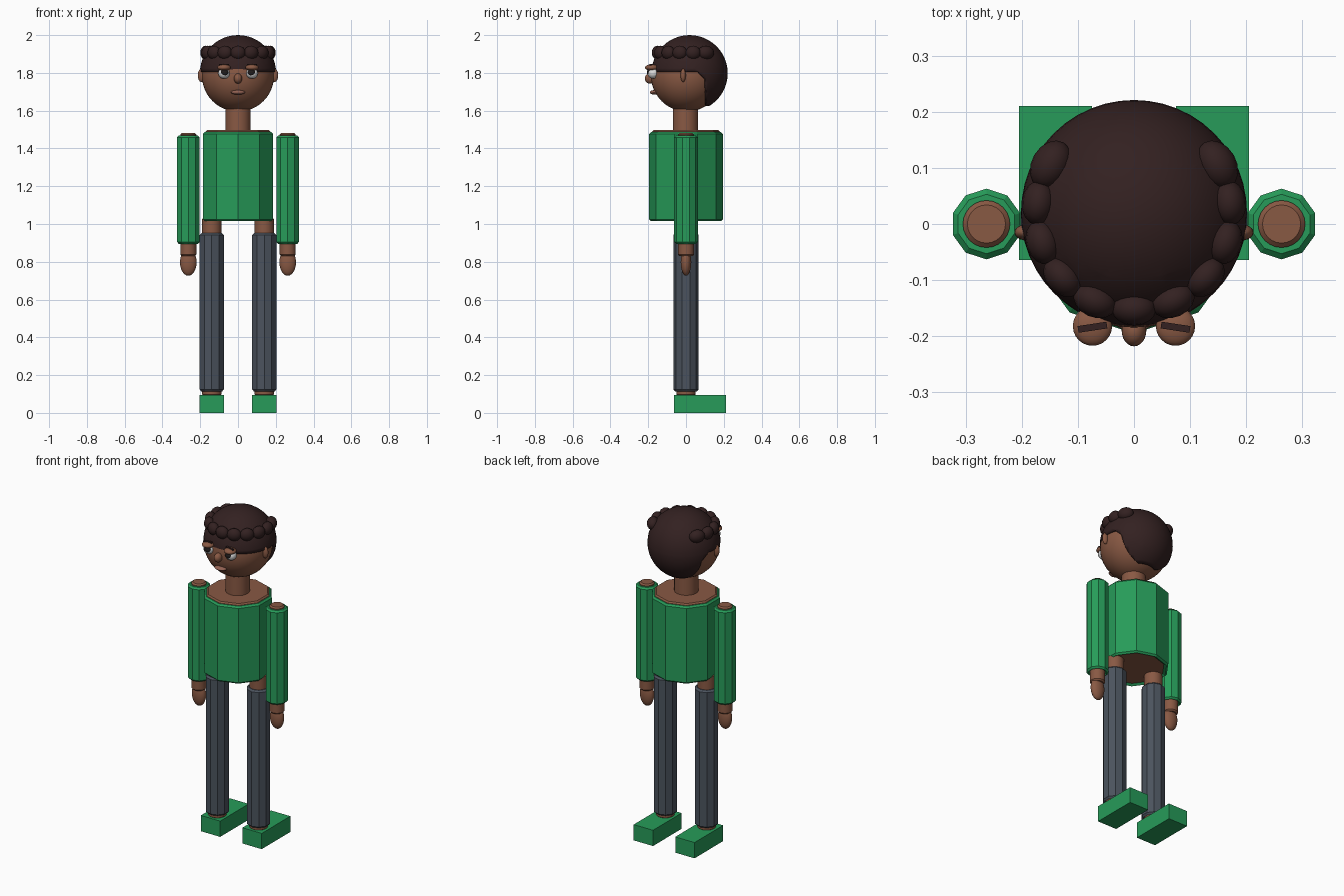
import bpy
import bmesh
from math import sin, cos, pi, radians
from mathutils import Matrix, Vector

cube = bpy.data.objects.get("Cube")
if cube:
    bpy.data.objects.remove(cube)


def material(name, r, g, b):
    m = bpy.data.materials.new(name)
    m.use_nodes = True
    m.diffuse_color = (r, g, b, 1)
    bsdf = m.node_tree.nodes["Principled BSDF"]
    bsdf.inputs["Base Color"].default_value = (r, g, b, 1)
    bsdf.inputs["Roughness"].default_value = 0.8
    return m


green = material("green cloth", 0.02, 0.33, 0.10)
skin = material("brown skin", 0.25, 0.10, 0.057)
hair_mat = material("dark brown hair", 0.033, 0.015, 0.015)
denim = material("slate trousers", 0.07, 0.086, 0.11)
lip_mat = material("lip brown", 0.29, 0.12, 0.085)
white = material("eye white", 0.7, 0.7, 0.7)
black = material("pupil dark", 0.015, 0.012, 0.012)


def finish(name, bm, mat, smooth=True):
    bmesh.ops.recalc_face_normals(bm, faces=bm.faces)
    mesh = bpy.data.meshes.new(name)
    for f in bm.faces:
        f.smooth = smooth
    bm.to_mesh(mesh)
    bm.free()
    mesh.materials.append(mat)
    if smooth:
        mesh.set_sharp_from_angle(angle=radians(40))
    obj = bpy.data.objects.new(name, mesh)
    bpy.context.collection.objects.link(obj)
    return obj


def ball(name, mat, center, size, turn=0.0, segs=24):
    """Ellipsoid with half-sizes, turned about z."""
    bm = bmesh.new()
    place = (Matrix.Translation(center) @ Matrix.Rotation(turn, 4, "Z")
             @ Matrix.Diagonal((*size, 1)))
    bmesh.ops.create_uvsphere(bm, u_segments=segs, v_segments=segs // 2,
                              radius=1, matrix=place)
    return finish(name, bm, mat)


def box(name, mat, center, size, turn=0.0):
    bm = bmesh.new()
    place = (Matrix.Translation(center) @ Matrix.Rotation(turn, 4, "Z")
             @ Matrix.Diagonal((*size, 1)))
    bmesh.ops.create_cube(bm, size=1, matrix=place)
    return finish(name, bm, mat, False)


def lathe(name, mat, profile, x=0.0, y=0.0, sides=10, smooth=False, closed=False):
    """Spin (radius, z) points about a vertical axis; cap or close the profile."""
    bm = bmesh.new()
    rings = []
    for r, z in profile:
        angles = [pi / 2 + 2 * pi * i / sides for i in range(sides)]
        rings.append([bm.verts.new((x + r * cos(a), y + r * sin(a), z)) for a in angles])
    pairs = list(zip(rings, rings[1:]))
    if closed:
        pairs.append((rings[-1], rings[0]))
    else:
        bm.faces.new(rings[0])
        bm.faces.new(rings[-1])
    for low, high in pairs:
        for i in range(sides):
            j = (i + 1) % sides
            bm.faces.new((low[i], low[j], high[j], high[i]))
    return finish(name, bm, mat, smooth)


def rod(name, mat, r, z0, z1, x=0.0, y=0.0, sides=24, bevel=0.008):
    """Solid cylinder with softened rims."""
    profile = [(r - bevel, z0), (r, z0 + bevel), (r, z1 - bevel), (r - bevel, z1)]
    return lathe(name, mat, profile, x, y, sides, sides > 10)


def shell(name, mat, outer, inner, z0, z1, x=0.0):
    """Ten-sided garment tube, open at both ends, with softened rims."""
    b = 0.01
    profile = [(inner, z0 + b), (outer - b, z0), (outer, z0 + b),
               (outer, z1 - b), (outer - b, z1), (inner, z1)]
    return lathe(name, mat, profile, x, closed=True)


# Torso and neck
rod("torso", skin, 0.18, 1.025, 1.497, sides=10)
shell("shirt_body", green, 0.195, 0.17, 1.015, 1.487)
rod("neck", skin, 0.067, 1.47, 1.64, y=-0.003)

# Limbs, both sides
for side, s in (("left", 1), ("right", -1)):
    arm_x, leg_x = s * 0.263, s * 0.139
    rod(side + "_arm", skin, 0.042, 0.83, 1.482, arm_x)
    shell(side + "_sleeve", green, 0.063, 0.04, 0.895, 1.469, arm_x)
    ball(side + "_hand", skin, (arm_x, 0, 0.797), (0.044, 0.028, 0.071))
    rod(side + "_leg", skin, 0.051, 0.09, 1.035, leg_x)
    shell(side + "_trouser_leg", denim, 0.067, 0.045, 0.113, 0.952, leg_x)
    box(side + "_shoe", green, (s * 0.14, 0.073, 0.048), (0.13, 0.275, 0.096))

# Head
ball("head", skin, (0, 0.004, 1.786), (0.191, 0.189, 0.191), segs=48)

# Hair cap, cut along the hairline and nape
hair_center = Vector((0, 0.019, 1.798))
bm = bmesh.new()
bmesh.ops.create_uvsphere(bm, u_segments=48, v_segments=24, radius=0.202,
                          matrix=Matrix.Translation(hair_center))
hairline, nape, temple, corner = 1.805, 1.625, 0.105, 1.87
cuts = [((0, 0, hairline), (0, 0, 1)), ((0, 0, nape), (0, 0, 1)),
        ((0, temple, 0), (0, 1, 0)), ((0, corner, 0), (0, 1, 1))]
for point, normal in cuts:
    bmesh.ops.bisect_plane(bm, geom=bm.verts[:] + bm.edges[:] + bm.faces[:],
                           plane_co=point, plane_no=Vector(normal).normalized())
bare = []
for f in bm.faces:
    c = f.calc_center_median()
    covered = c.z > hairline or c.y > temple or c.y + c.z > corner
    if c.z < nape or not covered:
        bare.append(f)
bmesh.ops.delete(bm, geom=bare, context="FACES")
hair = finish("hair", bm, hair_mat)
thick = hair.modifiers.new("thickness", "SOLIDIFY")
thick.thickness = 0.02
thick.offset = -1

# Band of curls around the brow
for i in range(-5, 6):
    a = radians(24 * i)
    spot = (0.171 * sin(a), 0.02 - 0.171 * cos(a), 1.907)
    end = 1.15 if abs(i) == 5 else 1.0
    ball("hair_curl", hair_mat, spot, (0.04 * end, 0.03 * end, 0.037), a, 16)

# Face
ball("nose", skin, (0, -0.19, 1.77), (0.022, 0.028, 0.027))
ball("mouth", lip_mat, (0, -0.166, 1.697), (0.038, 0.026, 0.012))
for side, s in (("left", 1), ("right", -1)):
    eye_x = s * 0.074
    ball(side + "_eye", white, (eye_x, -0.173, 1.798), (0.031, 0.03, 0.029))
    ball(side + "_pupil", black, (eye_x - s * 0.003, -0.194, 1.803), (0.02, 0.013, 0.018))
    ball(side + "_eyelid", skin, (eye_x, -0.182, 1.828), (0.035, 0.035, 0.017))
    box(side + "_eyebrow", hair_mat, (eye_x, -0.184, 1.843), (0.052, 0.012, 0.009), -s * 0.15)
    ball(side + "_ear", skin, (s * 0.193, -0.015, 1.787), (0.02, 0.014, 0.036))
